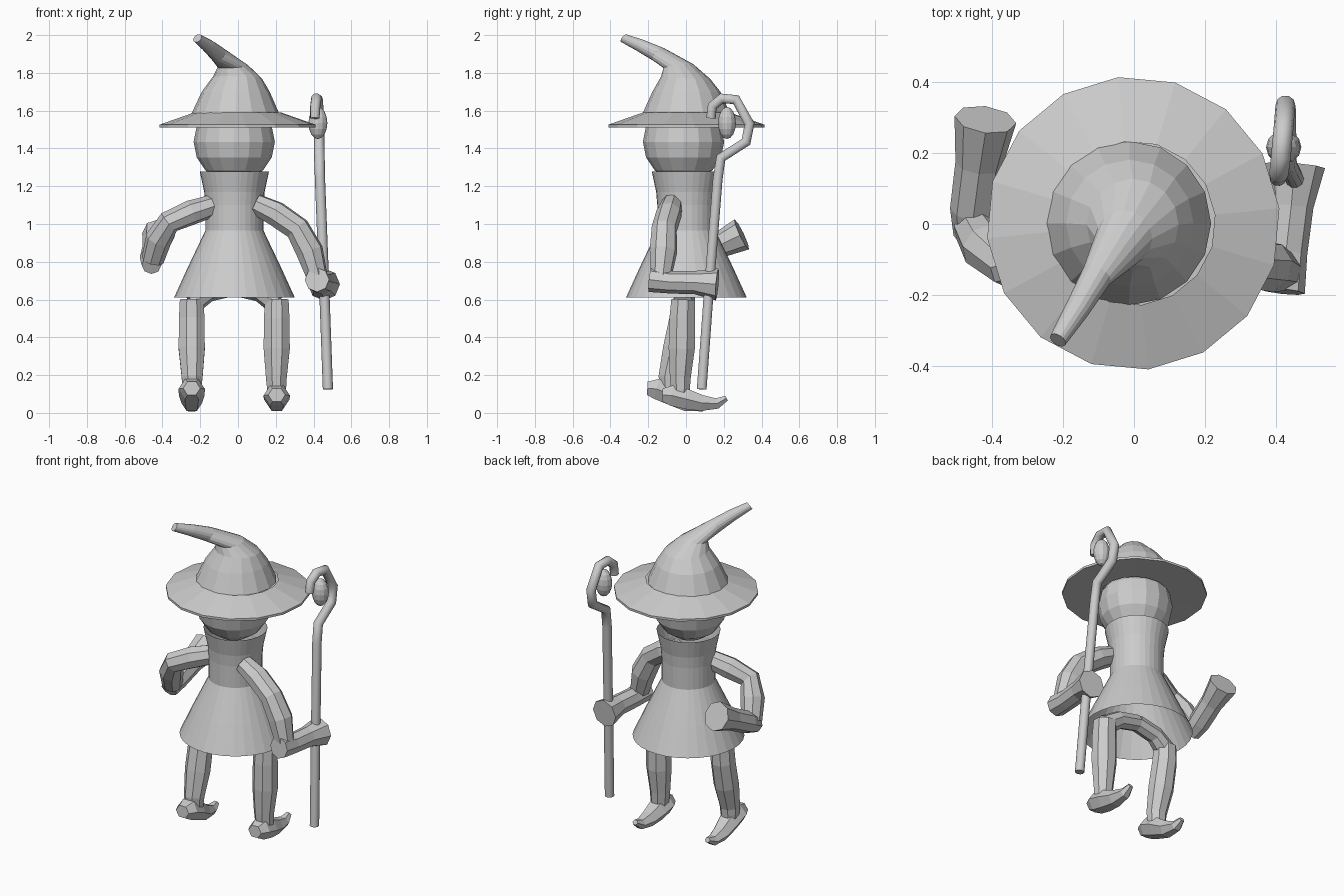
import bpy, bmesh, math
from mathutils import Vector

if "Cube" in bpy.data.objects:
    bpy.data.objects.remove(bpy.data.objects["Cube"])

grey = bpy.data.materials.new("plain_grey")
grey.diffuse_color = (0.6, 0.6, 0.6, 1)
grey.use_nodes = True
grey.node_tree.nodes["Principled BSDF"].inputs["Base Color"].default_value = grey.diffuse_color


def finish(bm, name, smooth=False):
    bmesh.ops.recalc_face_normals(bm, faces=bm.faces)
    for f in bm.faces:
        f.smooth = smooth and len(f.verts) == 4
    mesh = bpy.data.meshes.new(name)
    bm.to_mesh(mesh)
    bm.free()
    mesh.materials.append(grey)
    obj = bpy.data.objects.new(name, mesh)
    bpy.context.collection.objects.link(obj)
    return obj


def skin(bm, rings, cap_start, cap_end):
    n = len(rings[0])
    for a, b in zip(rings, rings[1:]):
        for i in range(n):
            j = (i + 1) % n
            bm.faces.new((a[i], a[j], b[j], b[i]))
    if cap_start:
        bm.faces.new(rings[0][::-1])
    if cap_end:
        bm.faces.new(rings[-1])


def tube(name, path, sides=8, turn=0.0, flat=1.0, normals=None, smooth=False):
    """Sweep a polygon along (x, y, z, radius) stations; normals overrides the ring tilts."""
    bm = bmesh.new()
    pts = [Vector(p[:3]) for p in path]
    u = Vector((1, 0, 0))
    rings = []
    for k, (c, p) in enumerate(zip(pts, path)):
        before = (c - pts[k - 1]).normalized() if k else Vector()
        after = (pts[k + 1] - c).normalized() if k < len(pts) - 1 else Vector()
        t = (Vector(normals[k]) if normals else before + after).normalized()
        u = (u - t * u.dot(t)).normalized()
        v = t.cross(u)
        ring = []
        for i in range(sides):
            a = 2 * math.pi * i / sides + turn
            ring.append(bm.verts.new(c + p[3] * (u * math.cos(a) + v * math.sin(a) * flat)))
        rings.append(ring)
    skin(bm, rings, True, True)
    return finish(bm, name, smooth)


def lathe(name, profile, sides, centre, turn=0.0):
    """Turn (radius, z) pairs around a vertical axis."""
    bm = bmesh.new()
    rings = []
    for r, z in profile:
        angles = [2 * math.pi * i / sides + turn for i in range(sides)]
        rings.append([bm.verts.new((centre[0] + r * math.cos(a), centre[1] + r * math.sin(a), z))
                      for a in angles])
    skin(bm, rings, False, False)
    return finish(bm, name)


def ball(name, centre, size, segments, rings):
    bm = bmesh.new()
    bmesh.ops.create_uvsphere(bm, u_segments=segments, v_segments=rings, radius=1)
    bmesh.ops.scale(bm, vec=size, verts=bm.verts)
    bmesh.ops.translate(bm, vec=centre, verts=bm.verts)
    return finish(bm, name)


# Hat: wide brim and a crooked crown
lathe("hat_brim", [(0.19, 1.52), (0.415, 1.512), (0.415, 1.526), (0.232, 1.59)],
      16, (-0.002, 0.002), math.radians(5.9))
up, lean = (0, 0, 1), (-0.42, -0.62, 0.5)
tube("hat_crown", [(-0.014, 0.002, 1.585, 0.232), (-0.012, 0.002, 1.70, 0.180),
                   (-0.004, -0.002, 1.775, 0.130), (-0.028, -0.040, 1.836, 0.080),
                   (-0.105, -0.145, 1.898, 0.044), (-0.16, -0.24, 1.945, 0.035),
                   (-0.215, -0.328, 1.983, 0.025)], 16,
     normals=[up, up, (0.03, 0.05, 1), (-0.08, -0.12, 1), lean, lean, lean])

# Head and robe
ball("head", (-0.02, -0.013, 1.435), (0.215, 0.215, 0.215), 16, 8)
lathe("robe", [(0.32, 0.61), (0.247, 0.77), (0.154, 0.965), (0.154, 1.10),
               (0.16, 1.17), (0.183, 1.277)], 32, (-0.019, 0.002))

# Left arm, bent with the hand raised forward
tube("left_upper_arm", [(-0.125, -0.05, 1.10, 0.058), (-0.25, -0.085, 1.06, 0.066),
                        (-0.365, -0.115, 1.01, 0.062), (-0.42, -0.065, 0.92, 0.070),
                        (-0.452, -0.01, 0.81, 0.06)], 8)
tube("left_forearm", [(-0.458, -0.035, 0.782, 0.052), (-0.455, 0.04, 0.82, 0.065),
                      (-0.438, 0.17, 0.885, 0.067), (-0.42, 0.295, 0.945, 0.088)], 8)

# Right arm, holding the staff
tube("right_upper_arm", [(0.095, -0.075, 1.105, 0.057), (0.20, -0.09, 1.055, 0.068),
                         (0.315, -0.115, 0.975, 0.068), (0.38, -0.12, 0.855, 0.074),
                         (0.425, -0.135, 0.70, 0.054)], 8)
tube("right_forearm", [(0.418, -0.19, 0.705, 0.065), (0.43, -0.08, 0.692, 0.06),
                       (0.445, 0.05, 0.69, 0.062), (0.455, 0.165, 0.68, 0.085)], 8)

# Legs with curled shoes: side, leg x, ankle y, heel y, lift of heel over toe
for side, x, ankle_y, heel_y, lift in (("left", -0.245, -0.09, -0.205, 0.035),
                                       ("right", 0.205, -0.03, -0.125, 0.0)):
    s = 1 if x > 0 else -1
    tube(side + "_hip", [(-0.02, 0, 0.67, 0.05), (x - s * 0.09, 0, 0.64, 0.052),
                         (x, -0.015, 0.58, 0.06)], 8)
    tube(side + "_leg", [(x, -0.015, 0.60, 0.068), (x, -0.02, 0.50, 0.073),
                         (x, (ankle_y - 0.015) / 2, 0.34, 0.075),
                         (x - s * 0.002, ankle_y, 0.19, 0.06), (x, ankle_y, 0.10, 0.052)],
         8, turn=math.pi / 8)
    tube(side + "_shoe", [(x, heel_y, 0.095 + lift, 0.045),
                          (x, heel_y + 0.05, 0.092 + lift, 0.070),
                          (x, heel_y + 0.13, 0.072 + lift * 0.6, 0.068),
                          (x, heel_y + 0.21, 0.052 - lift * 0.05, 0.054),
                          (x, heel_y + 0.29, 0.05 - lift * 0.4, 0.036),
                          (x, heel_y + 0.34, 0.078 - lift * 0.6, 0.018)],
         6, flat=0.9)

# Crooked staff with an orb inside the hook
tube("staff", [(0.476, 0.083, 0.125, 0.027), (0.455, 0.125, 0.70, 0.027),
               (0.434, 0.168, 1.24, 0.027), (0.431, 0.185, 1.35, 0.028),
               (0.430, 0.318, 1.435, 0.028), (0.428, 0.336, 1.53, 0.028),
               (0.422, 0.265, 1.658, 0.028), (0.415, 0.19, 1.665, 0.028),
               (0.409, 0.14, 1.625, 0.027), (0.407, 0.132, 1.56, 0.025)], 10, smooth=True)
ball("orb", (0.423, 0.217, 1.535), (0.05, 0.047, 0.085), 12, 8)
